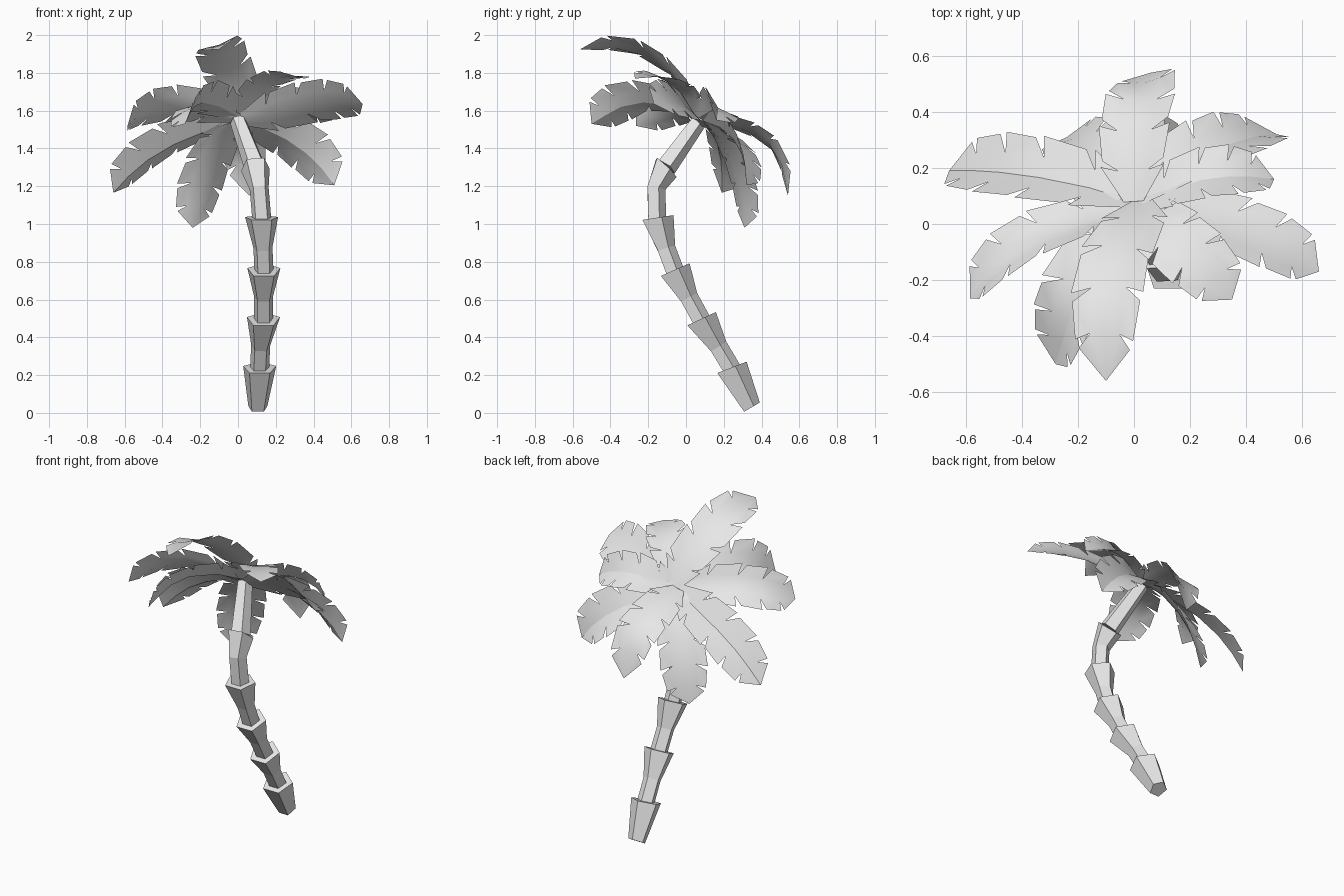
import bpy, math
from mathutils import Vector

cube = bpy.data.objects.get("Cube")
if cube:
    bpy.data.objects.remove(cube, do_unlink=True)

grey = bpy.data.materials.new("light_grey")
grey.use_nodes = True
colour = (0.8, 0.8, 0.8, 1)
grey.diffuse_color = colour
grey.node_tree.nodes["Principled BSDF"].inputs["Base Color"].default_value = colour


def make_object(name, verts, faces):
    mesh = bpy.data.meshes.new(name)
    mesh.from_pydata(verts, [], faces)
    mesh.materials.append(grey)
    mesh.update()
    ob = bpy.data.objects.new(name, mesh)
    bpy.context.collection.objects.link(ob)
    return ob


SIDES = 5


def ring(centre, normal, radius):
    """Pentagon with a flat edge towards the front, square to the normal."""
    d = Vector(normal).normalized()
    x = Vector((1, 0, 0))
    x = (x - d * x.dot(d)).normalized()
    y = d.cross(x)
    angles = [math.radians(-126) + math.tau * i / SIDES for i in range(SIDES)]
    return [Vector(centre) + radius * (x * math.cos(a) + y * math.sin(a)) for a in angles]


def trunk_segment(name, rings):
    verts = [v for r in rings for v in ring(*r)]
    faces = [tuple(reversed(range(SIDES)))]
    for k in range(len(rings) - 1):
        for i in range(SIDES):
            j = (i + 1) % SIDES
            a, b = k * SIDES, (k + 1) * SIDES
            faces.append((a + i, a + j, b + j, b + i))
    faces.append(tuple(range(len(verts) - SIDES, len(verts))))
    make_object(name, verts, faces)


# Trunk: stacked flaring segments, each growing out of the one below
NARROW, WIDE = 0.053, 0.092
foot = ((0.105, 0.345, 0.028), (0, -0.5, 0.85), NARROW)
tops = [((0.115, 0.235, 0.238), (0, -0.36, 0.93), WIDE),
        ((0.135, 0.075, 0.495), (0, -0.42, 0.9), WIDE),
        ((0.137, -0.065, 0.755), (0, -0.4, 0.9), WIDE),
        ((0.125, -0.157, 1.033), (0, -0.15, 0.99), WIDE),
        ((0.092, -0.108, 1.303), (-0.1, 0.68, 0.73), 0.08)]
waists = [(0.12, 0.168, 0.35), (0.135, 0.012, 0.61), (0.132, -0.108, 0.87), (0.112, -0.162, 1.19)]
trunk_segment("trunk_segment_1", [foot, tops[0]])
for k, waist in enumerate(waists):
    low, high = tops[k], tops[k + 1]
    axis = Vector(high[0]) - Vector(low[0])
    trunk_segment(f"trunk_segment_{k + 2}",
                  [(low[0], low[1], NARROW), (waist, axis, NARROW), high])
neck_end = (0.0, 0.07, 1.55)
neck_axis = Vector(neck_end) - Vector(tops[-1][0])
trunk_segment("trunk_neck", [(tops[-1][0], neck_axis, 0.06), (neck_end, neck_axis, 0.045)])


# Leaves: arched midrib with two raised halves cut into blades, spread around the tilted crown
CROWN_AXIS = Vector((-0.25, 0.62, 0.74))


def along(points, t):
    """Catmull-Rom position on the midrib, t from 0 to 1."""
    p = [Vector(q) for q in points]
    p = [2 * p[0] - p[1]] + p + [2 * p[-1] - p[-2]]
    n = len(points) - 1
    s = min(max(t, 0), 1) * n
    i = min(int(s), n - 1)
    u = s - i
    a, b, c, d = p[i:i + 4]
    return 0.5 * (2 * b + (c - a) * u + (2 * a - 5 * b + 4 * c - d) * u ** 2
                  + (3 * b - a - 3 * c + d) * u ** 3)


STATIONS = [0, 0.2, 0.42, 0.62, 0.81, 1]
OUTLINE = [(0, 0.3), (0.2, 0.88), (0.4, 1), (0.7, 0.98), (0.87, 0.75), (1, 0.0)]


def outline(t):
    for (a, wa), (b, wb) in zip(OUTLINE, OUTLINE[1:]):
        if t <= b:
            return wa + (wb - wa) * (t - a) / (b - a)
    return 0


def leaf(name, points, half, roll=0.0, fold=0.3):
    verts, faces = [], []

    def add(t, amount, sign):
        """Vertex at midrib parameter t, offset sideways by amount of the half width."""
        tangent = (along(points, t + 0.02) - along(points, t - 0.02)).normalized()
        side = tangent.cross(CROWN_AXIS).normalized()
        up = side.cross(tangent)
        angle = roll * sign + fold
        out = side * sign * math.cos(angle) + up * math.sin(angle)
        verts.append(along(points, t) + out * amount * half)
        return len(verts) - 1

    spine = [add(t, 0, 1) for t in STATIONS]
    last = len(STATIONS) - 2
    for sign in (1, -1):
        inner = [add(t, 0.5 * outline(t), sign) for t in STATIONS[:-1]] + [spine[-1]]
        for k in range(last + 1):
            t0, t1 = STATIONS[k], STATIONS[k + 1]
            s = t0 + (0.06 if k else 0)
            start = add(s, 0.97 * outline(s), sign)
            if k < last:
                end = add(t1 + 0.025, 1.03 * outline(t1 + 0.025), sign)
                quads = [(spine[k], spine[k + 1], inner[k + 1], inner[k]),
                         (inner[k], inner[k + 1], end, start)]
            else:
                quads = [(spine[k], spine[-1], inner[k]), (inner[k], spine[-1], start)]
            faces.extend(q if sign < 0 else tuple(reversed(q)) for q in quads)
    ob = make_object(name, verts, faces)
    bpy.ops.object.select_all(action='DESELECT')
    ob.select_set(True)
    bpy.context.view_layer.objects.active = ob
    bpy.ops.object.shade_smooth_by_angle(angle=math.radians(30))


leaf("leaf_right_low", [(0, 0.08, 1.55), (-0.2, 0.14, 1.48), (-0.4, 0.175, 1.39),
                        (-0.55, 0.19, 1.28), (-0.66, 0.19, 1.165)], 0.15, 0, 0.38)
leaf("leaf_right_front", [(0, 0.05, 1.56), (-0.2, 0, 1.61), (-0.38, -0.07, 1.615),
                          (-0.51, -0.17, 1.58), (-0.585, -0.265, 1.52)], 0.13, -0.15, 0.25)
leaf("leaf_front_high", [(0.03, 0.08, 1.57), (0, 0, 1.71), (-0.07, -0.14, 1.85),
                         (-0.1, -0.34, 1.945), (-0.1, -0.56, 1.925)], 0.135, 0, 0.12)
leaf("leaf_front_low", [(0, 0.05, 1.57), (-0.12, -0.1, 1.63), (-0.21, -0.28, 1.64),
                        (-0.25, -0.4, 1.59), (-0.28, -0.5, 1.53)], 0.15, 0, 0.3)
leaf("leaf_back", [(0, 0.08, 1.56), (0, 0.22, 1.53), (0.01, 0.38, 1.465),
                   (0.04, 0.49, 1.36), (0.06, 0.54, 1.15)], 0.13, 0, 0.15)
leaf("leaf_back_right", [(-0.02, 0.1, 1.54), (-0.09, 0.19, 1.43), (-0.16, 0.26, 1.28),
                         (-0.21, 0.3, 1.12), (-0.24, 0.31, 0.98)], 0.14, 0, 0.2)
leaf("leaf_back_left", [(0, 0.08, 1.55), (0.15, 0.2, 1.5), (0.3, 0.27, 1.42),
                        (0.42, 0.31, 1.32), (0.51, 0.32, 1.205)], 0.15)
leaf("leaf_left", [(0.02, 0.05, 1.55), (0.2, 0.04, 1.59), (0.4, -0.03, 1.64),
                   (0.55, -0.1, 1.65), (0.66, -0.17, 1.635)], 0.15, 0.25, 0.12)
leaf("leaf_left_front", [(0.02, 0.04, 1.58), (0.08, 0, 1.68), (0.16, -0.07, 1.75),
                         (0.27, -0.17, 1.785), (0.35, -0.27, 1.77)], 0.125, -0.15, 0.1)
leaf("leaf_left_upper", [(0.02, 0.06, 1.56), (0.15, 0.13, 1.6), (0.28, 0.165, 1.62),
                         (0.4, 0.17, 1.6), (0.5, 0.16, 1.55)], 0.125)
